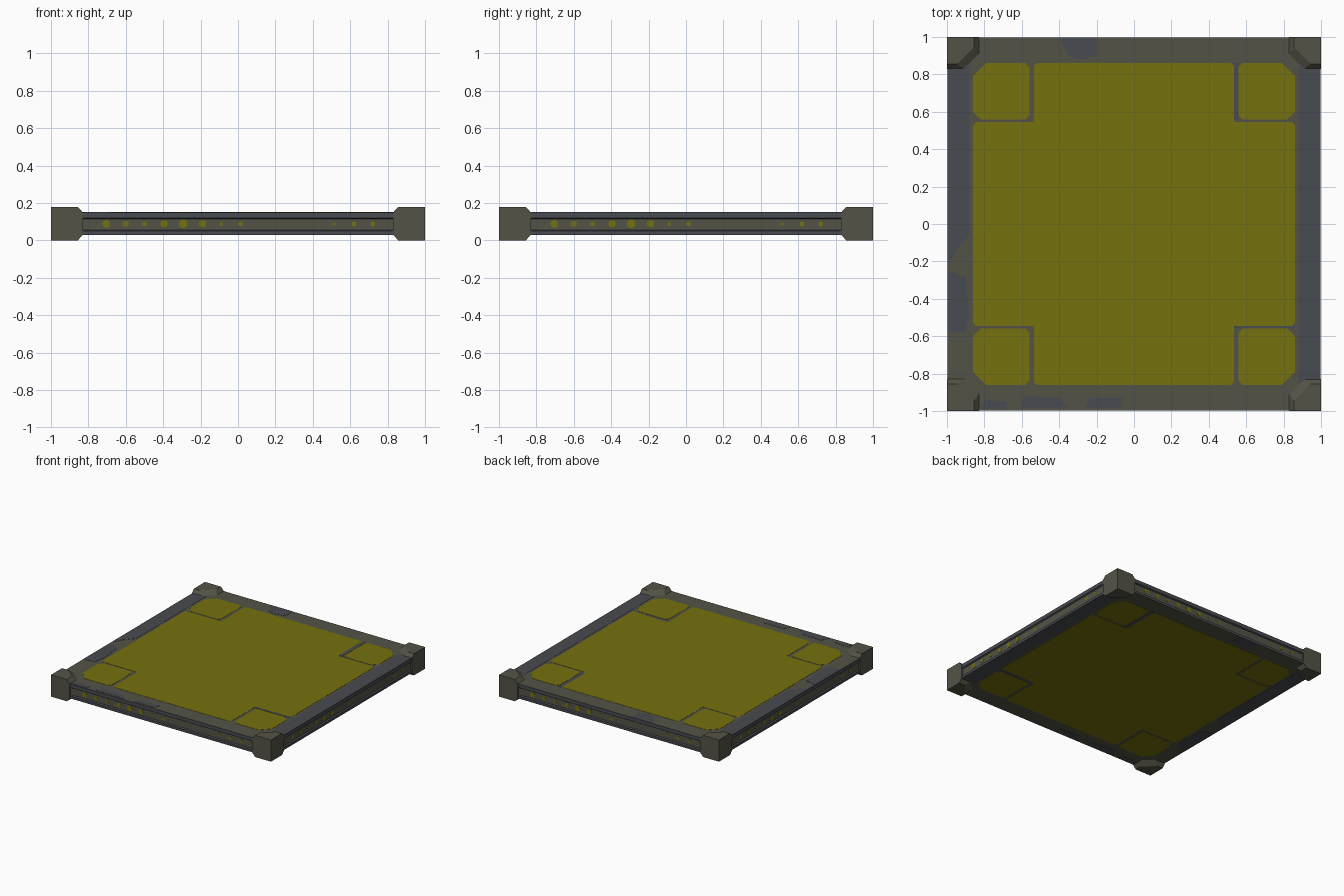
import bpy, bmesh, math
from mathutils import Matrix

if "Cube" in bpy.data.objects:
    bpy.data.objects.remove(bpy.data.objects["Cube"])


def mat(name, rgb):
    m = bpy.data.materials.new(name)
    m.diffuse_color = (*rgb, 1)
    m.use_nodes = True
    m.node_tree.nodes["Principled BSDF"].inputs["Base Color"].default_value = m.diffuse_color
    return m


GREY = mat("olive grey metal", (0.088, 0.086, 0.062))
BLUE = mat("blue grey metal", (0.064, 0.069, 0.080))
YELLOW = mat("dull yellow paint", (0.178, 0.165, 0.0045))


def finish(name, bm, mats):
    bmesh.ops.recalc_face_normals(bm, faces=bm.faces)
    me = bpy.data.meshes.new(name)
    bm.to_mesh(me)
    bm.free()
    for m in mats:
        me.materials.append(m)
    ob = bpy.data.objects.new(name, me)
    bpy.context.collection.objects.link(ob)
    return ob


def loft(bm, loops):
    """Skin between stacked loops and cap both ends."""
    rings = [[bm.verts.new(p) for p in l] for l in loops]
    n = len(rings[0])
    for a, b in zip(rings, rings[1:]):
        for i in range(n):
            j = (i + 1) % n
            bm.faces.new((a[i], a[j], b[j], b[i]))
    bm.faces.new(rings[0])
    bm.faces.new(rings[-1])


def plate(bm, pts, z0, z1):
    loft(bm, [[(x, y, z) for x, y in pts] for z in (z0, z1)])


def rect(x0, y0, x1, y1):
    return [(x0, y0), (x1, y0), (x1, y1), (x0, y1)]


TOP, BOT = 0.15, 0.03

# Slab with a shallow groove along its edges; lips are blue grey
bm = bmesh.new()
edge = [(.997, BOT), (.997, .05), (.987, .056), (.987, .114), (.997, .12), (.997, TOP)]
loft(bm, [[(x, y, z) for x, y in rect(-h, -h, h, h)] for h, z in edge])
bm.normal_update()
for f in bm.faces:
    z = f.calc_center_median().z
    if len(f.verts) == 4 and BOT + .001 < z < TOP - .001 and not .055 < z < .115:
        f.material_index = 1
finish("slab", bm, [GREY, BLUE])

# Four chamfered corner blocks
outer = [(1, 1), (.83, 1), (.83, .91), (.91, .83), (1, .83)]
inner = [(1, 1), (.856, 1), (.856, .945), (.945, .856), (1, .856)]
bm = bmesh.new()
for k in range(4):
    R = Matrix.Rotation(k * math.pi / 2, 3, 'Z')
    loft(bm, [[(R @ Matrix.Identity(3)).col[0] * x + R.col[1] * y + R.col[2] * z for x, y in poly]
              for poly, z in ((inner, 0), (outer, .03), (outer, .15), (inner, .178))])
finish("corner_blocks", bm, [GREY])

# Yellow painted panels: a notched centre and four corner squares
cross = []
square = [(.56, .58), (.58, .56), (.82, .56), (.86, .60), (.86, .79), (.79, .86), (.58, .86), (.56, .84)]
quad = [(.86, .53), (.845, .545), (.535, .545), (.535, .845), (.52, .86)]
for sx, sy, rev in ((1, 1, 0), (-1, 1, 1), (-1, -1, 0), (1, -1, 1)):
    q = quad[::-1] if rev else quad
    cross += [(sx * x, sy * y) for x, y in q]
panels = [cross] + [[(sx * x, sy * y) for x, y in square] for sx in (1, -1) for sy in (1, -1)]

# Worn blue grey areas of the rim
patches = [
    rect(.88, -.85, .996, .85),
    [(-.996, -.22), (-.95, -.14), (-.88, -.06), (-.88, .85), (-.996, .85)],
    [(-.996, -.58), (-.9, -.58), (-.88, -.48), (-.9, -.28), (-.996, -.25)],
    [(-.4, .996), (-.35, .9), (-.29, .88), (-.2, .9), (-.2, .996)],
    [(-.82, -.99), (-.68, -.99), (-.68, -.95), (-.8, -.94)],
    [(-.61, -.98), (-.35, -.98), (-.4, -.93), (-.58, -.92)],
    [(-.26, -.98), (-.07, -.98), (-.06, -.93), (-.24, -.93)],
    rect(.525, .56, .558, .86), rect(.535, -.556, .86, -.53),
]
for name, polys, m in (("painted_panels", panels, YELLOW), ("worn_rim_patches", patches, BLUE)):
    bm = bmesh.new()
    for p in polys:
        plate(bm, p, TOP - .003, TOP + .0015)
        plate(bm, p, BOT - .0015, BOT + .003)
    finish(name, bm, [m])

# Yellow paint dots along each side
dots = [(-.705, .021), (-.6, .017), (-.5, .013), (-.395, .02), (-.293, .024), (-.19, .02),
        (-.09, .01), (.012, .013), (.515, .008), (.62, .014), (.72, .013)]
bm = bmesh.new()
for k in range(4):
    R = Matrix.Rotation(k * math.pi / 2, 3, 'Z')
    for x, r in dots:
        ring = [(x + r * math.cos(i * math.pi / 4), .088 + r * math.sin(i * math.pi / 4)) for i in range(8)]
        loft(bm, [[R.col[0] * a + R.col[1] * y + R.col[2] * b for a, b in ring] for y in (-.985, -.9885)])
finish("side_dots", bm, [YELLOW])
